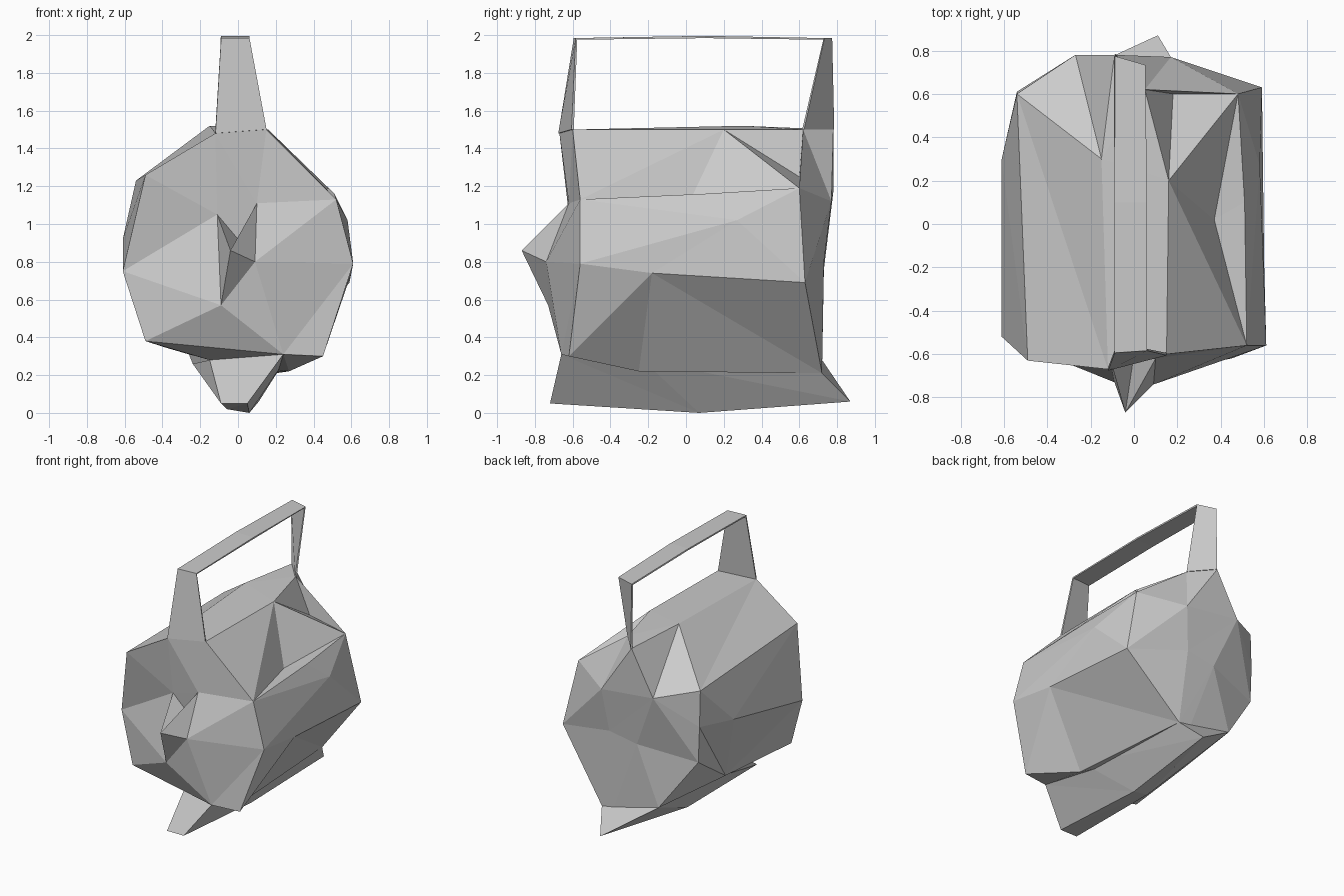
import bpy
import bmesh

default_cube = bpy.data.objects.get("Cube")
if default_cube:
    bpy.data.objects.remove(default_cube, do_unlink=True)

# Single flat colour
grey = bpy.data.materials.new("warm_grey")
grey.use_nodes = True
grey.diffuse_color = (0.6, 0.6, 0.6, 1)
grey.node_tree.nodes["Principled BSDF"].inputs["Base Color"].default_value = grey.diffuse_color


class Part:
    """Collects triangles, sharing vertices that have equal coordinates."""

    def __init__(self, name):
        self.name = name
        self.bm = bmesh.new()
        self.cache = {}

    def vertex(self, point):
        if point not in self.cache:
            self.cache[point] = self.bm.verts.new(point)
        return self.cache[point]

    def face(self, *points):
        corners = list(dict.fromkeys(points))
        if len(corners) > 2:
            verts = [self.vertex(p) for p in corners]
            if not self.bm.faces.get(verts):
                self.bm.faces.new(verts)

    def fan(self, centre, rim):
        for a, b in zip(rim, rim[1:]):
            self.face(centre, a, b)

    def strip(self, inner, outer):
        """Triangulate the closed band between two rings."""
        count = len(inner)
        for i in range(count):
            j = (i + 1) % count
            self.face(inner[i], outer[i], outer[j])
            self.face(inner[i], outer[j], inner[j])

    def finish(self, thickness=None):
        bmesh.ops.recalc_face_normals(self.bm, faces=self.bm.faces[:])
        mesh = bpy.data.meshes.new(self.name)
        self.bm.to_mesh(mesh)
        self.bm.free()
        mesh.materials.append(grey)
        obj = bpy.data.objects.new(self.name, mesh)
        bpy.context.collection.objects.link(obj)
        if thickness:
            solid = obj.modifiers.new("sheet_thickness", "SOLIDIFY")
            solid.thickness = thickness
            solid.offset = 0


# Shared corners of the body
front_top = (-.12, -.67, 1.48)
front_roof = (.15, -.6, 1.5)
front_shoulder = (.52, -.56, 1.13)
front_side = (.61, -.56, .79)
front_hip = (.45, -.62, .3)
front_chin = (.24, -.66, .31)
front_throat = (-.15, -.39, .28)
front_jaw = (-.49, -.56, .38)
front_cheek = (-.61, -.52, .75)
front_temple = (-.49, -.63, 1.26)

roof_peak = (-.15, .3, 1.52)
roof_edge = (.16, .2, 1.5)
belly_edge = (-.38, .07, .345)

back_post = (-.09, .78, 1.5)
back_roof = (.05, .62, 1.5)
back_groove = (.18, .6, 1.25)
back_shoulder = (.48, .6, 1.19)
back_side = (.59, .63, .69)
back_base = (.2, .72, .21)
back_belly = (-.26, .7, .31)
back_jaw = (-.53, .61, .69)
back_cheek = (-.54, .61, .96)
back_temple = (-.54, .6, 1.23)
back_crown = (-.27, .78, 1.17)

# Body cross-sections, clockwise from the top left corner
front = [
    front_top, front_roof, front_roof, front_shoulder, front_shoulder,
    front_shoulder, front_side, front_hip, front_chin, front_throat,
    front_jaw, front_cheek, front_temple, front_top,
]
middle = [
    roof_peak, roof_edge, roof_edge, (.37, .02, 1.12), (.51, .1, 1.16),
    (.58, .27, 1.02), (.6, -.18, .74), (.27, -.25, .22), (.1, 0, .24), belly_edge,
    belly_edge, (-.61, .3, .92), back_temple, roof_peak,
]
back = [
    back_post, back_roof, back_groove, back_shoulder, back_shoulder,
    back_shoulder, back_side, back_base, (.1, .72, .22), back_belly,
    back_jaw, back_cheek, back_temple, back_crown,
]

body = Part("body")
body.strip(middle, front)
body.strip(middle, back)

# Faceted back end
back_upper = (.17, .77, 1.12)
back_right = (.13, .73, .8)
back_left = (-.1, .73, .76)
body.face(back_roof, back_groove, back_shoulder)
body.fan(back_upper, [back_crown, back_post, back_roof, back_shoulder,
                      back_side, back_right, back_crown])
body.fan(back_right, [back_side, back_base, back_left, back_crown])
body.fan(back_left, back[back.index(back_base):back.index(back_cheek)])
body.fan(back_crown, [back_left, back_jaw, back_cheek, back_temple])

# Faceted front end with a pointed nose
nose_tip = (-.04, -.87, .86)
nose_side = (.09, -.74, .8)
nose_bottom = (-.09, -.73, .57)
brow_left = (-.11, -.62, 1.05)
brow_right = (.1, -.62, 1.11)
notch = (0, -.6, .92)
body.fan(brow_left, [nose_bottom, front_cheek, front_temple, front_top, brow_right, notch])
body.fan(nose_bottom, [front_cheek, front_jaw, front_chin, nose_side])
body.face(front_jaw, front_throat, front_chin)
body.fan(nose_side, [front_chin, front_side, front_shoulder, brow_right])
body.face(front_chin, front_hip, front_side)
body.fan(brow_right, [front_shoulder, front_roof, front_top])
body.fan(nose_tip, [notch, brow_left, nose_bottom, nose_side, brow_right, notch])
body.finish()

# Keel under the body: top left, top right, bottom right, bottom left
keel_sections = [
    [front_throat, front_chin, (.05, -.72, .05), (-.09, -.72, .05)],
    [(-.24, 0, .26), (.25, -.23, .28), (.06, .07, 0), (-.06, .07, .02)],
    [back_belly, back_base, (.11, .87, .06), (.1, .865, .065)],
]
keel = Part("keel")
for near, far in zip(keel_sections, keel_sections[1:]):
    keel.strip(near, far)
keel.face(*keel_sections[0])
keel.face(*keel_sections[-1])
keel.finish()

# Carrying handle folded from one thin ribbon
left_edge = [front_top, (-.09, -.59, 1.98), (-.09, .1, 1.99), (-.09, .77, 1.98), back_post]
right_edge = [front_roof, (.06, -.58, 1.98), (.06, .1, 1.99), (.05, .73, 1.98), back_roof]
handle = Part("handle")
for i in range(len(left_edge) - 1):
    handle.face(left_edge[i], right_edge[i], right_edge[i + 1], left_edge[i + 1])
handle.finish(thickness=.012)
